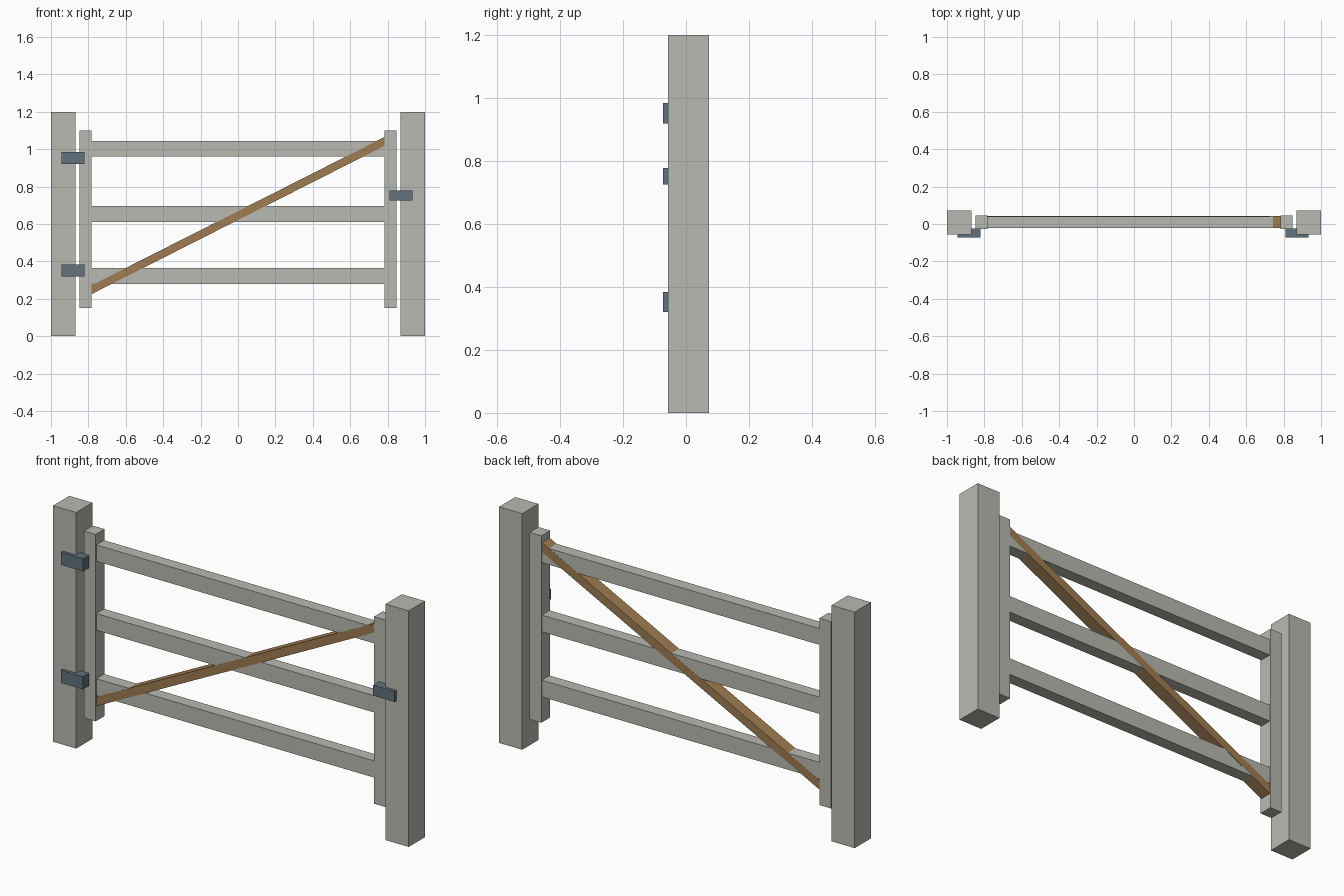
import bpy
import bmesh

if "Cube" in bpy.data.objects:
    bpy.data.objects.remove(bpy.data.objects["Cube"])


def material(name, color):
    m = bpy.data.materials.new(name)
    m.diffuse_color = (*color, 1)
    m.use_nodes = True
    m.node_tree.nodes["Principled BSDF"].inputs["Base Color"].default_value = m.diffuse_color
    return m


WOOD = material("weathered grey wood", (0.48, 0.49, 0.44))
BRACE = material("brown wood", (0.35, 0.205, 0.085))
IRON = material("slate iron", (0.122, 0.171, 0.205))


def prism(name, outline, y0, y1, mat):
    """Extrude an (x, z) outline from y0 back to y1."""
    bm = bmesh.new()
    face = bm.faces.new([bm.verts.new((x, y0, z)) for x, z in outline])
    ext = bmesh.ops.extrude_face_region(bm, geom=[face])
    moved = [v for v in ext["geom"] if isinstance(v, bmesh.types.BMVert)]
    bmesh.ops.translate(bm, verts=moved, vec=(0, y1 - y0, 0))
    bmesh.ops.recalc_face_normals(bm, faces=bm.faces)
    mesh = bpy.data.meshes.new(name)
    bm.to_mesh(mesh)
    bm.free()
    mesh.materials.append(mat)
    obj = bpy.data.objects.new(name, mesh)
    bpy.context.collection.objects.link(obj)
    return obj


def box(name, x0, x1, y0, y1, z0, z1, mat):
    return prism(name, [(x0, z0), (x1, z0), (x1, z1), (x0, z1)], y0, y1, mat)


# Posts and gate stiles on both sides
for side, s in (("left", -1), ("right", 1)):
    box(f"{side}_post", s * 0.87, s, -0.057, 0.073, 0, 1.2, WOOD)
    box(f"{side}_stile", s * 0.782, s * 0.848, -0.026, 0.042 + 0.003, 0.15, 1.1, WOOD)

# Horizontal rails
for name, z0, z1 in (("bottom", 0.28, 0.365), ("middle", 0.611, 0.696), ("top", 0.962, 1.045)):
    box(f"{name}_rail", -0.783, 0.783, -0.021, 0.041, z0, z1, WOOD)

# Diagonal brace with upright end cuts, a hair proud of the rails
prism("diagonal_brace",
      [(-0.783, 0.225), (0.783, 1.018), (0.783, 1.065), (-0.783, 0.272)],
      -0.0215, 0.0415, BRACE)

# Hinges and latch
for name, z0 in (("lower_hinge", 0.32), ("upper_hinge", 0.92)):
    box(name, -0.945, -0.82, -0.073, -0.024, z0, z0 + 0.064, IRON)
box("latch", 0.811, 0.932, -0.073, -0.024, 0.725, 0.778, IRON)
